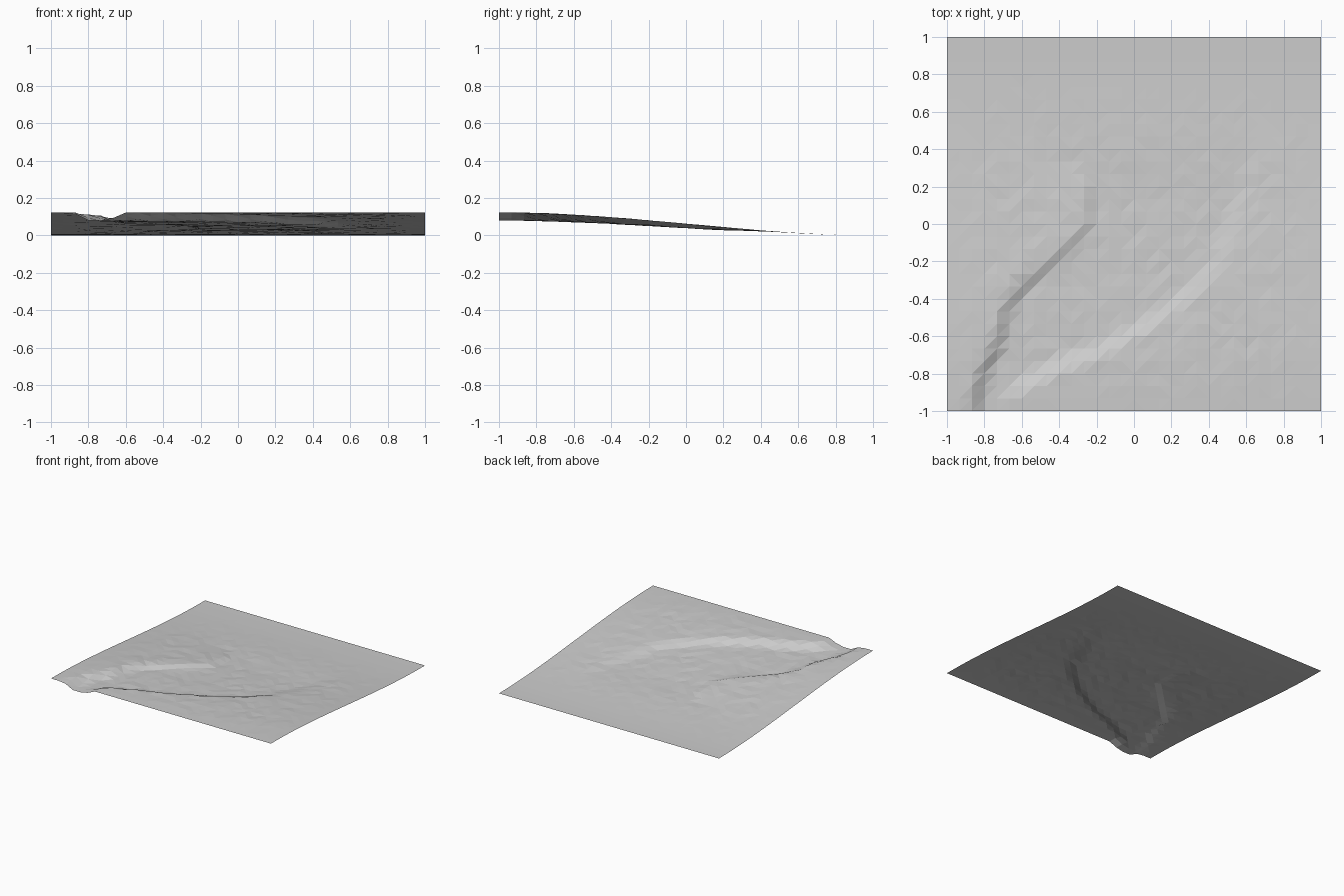
import bpy, bmesh, random
from mathutils import Vector
from mathutils.geometry import intersect_point_line

if "Cube" in bpy.data.objects:
    bpy.data.objects.remove(bpy.data.objects["Cube"], do_unlink=True)

random.seed(4)
CELLS = 30
TOP = 0.122      # height of the front edge
CUT = 0.34       # share of the height removed on the valley floor
WALL = 0.068     # width of the valley walls

# Rim of the valley: up the left bank, round the open end, down the right bank
RIM = [Vector(p) for p in (
    (-.88, -1.4), (-.88, -.95), (-.84, -.8), (-.75, -.6), (-.71, -.45),
    (-.61, -.3), (-.48, -.2), (-.36, -.09), (-.27, 0), (-.27, .2),
    (-.32, .26), (-.46, .21), (-.8, .7), (.66, .7), (.65, .4), (.62, .15),
    (.53, -.04), (.47, -.22), (.3, -.4), (.15, -.52), (-.14, -.69),
    (-.38, -.78), (-.62, -.91), (-.62, -1.4))]


def smooth(t):
    t = max(0, min(1, t))
    return t * t * (3 - 2 * t)


def valley_depth(p):
    """0 outside the rim, rising to 1 on the valley floor."""
    inside, near = False, 9
    for a, b in zip(RIM, RIM[1:] + RIM[:1]):
        if (a.y > p.y) != (b.y > p.y):
            if p.x < a.x + (p.y - a.y) * (b.x - a.x) / (b.y - a.y):
                inside = not inside
        _, t = intersect_point_line(p, a, b)
        near = min(near, (p - a.lerp(b, max(0, min(1, t)))).length)
    return min(1, near / WALL) if inside else 0


def height(x, y):
    slope = TOP * (1 - smooth((y + 1) / 2))
    fade = 1 - smooth((y - .1) / .5)
    z = slope * (1 - CUT * fade * valley_depth(Vector((x, y))))
    # Gentle roughness that dies out towards the borders
    border = min(1, (1 - abs(x)) * 4, (1 - abs(y)) * 4)
    rough = smooth((.9 - y) / .8)
    return max(0, z + random.uniform(-.0025, .0025) * border * rough)


# Sloping ground sheet with the valley pressed into it
bm = bmesh.new()
bmesh.ops.create_grid(bm, x_segments=CELLS, y_segments=CELLS, size=1)
for v in bm.verts:
    v.co.z = height(v.co.x, v.co.y)
bmesh.ops.triangulate(bm, faces=bm.faces[:])
mesh = bpy.data.meshes.new("valley_ground")
bm.to_mesh(mesh)
bm.free()
ground = bpy.data.objects.new("valley_ground", mesh)
bpy.context.collection.objects.link(ground)

# Plain grey ground
grey = bpy.data.materials.new("ground_grey")
grey.use_nodes = True
colour = (.6, .6, .6, 1)
grey.diffuse_color = colour
grey.node_tree.nodes["Principled BSDF"].inputs["Base Color"].default_value = colour
mesh.materials.append(grey)
